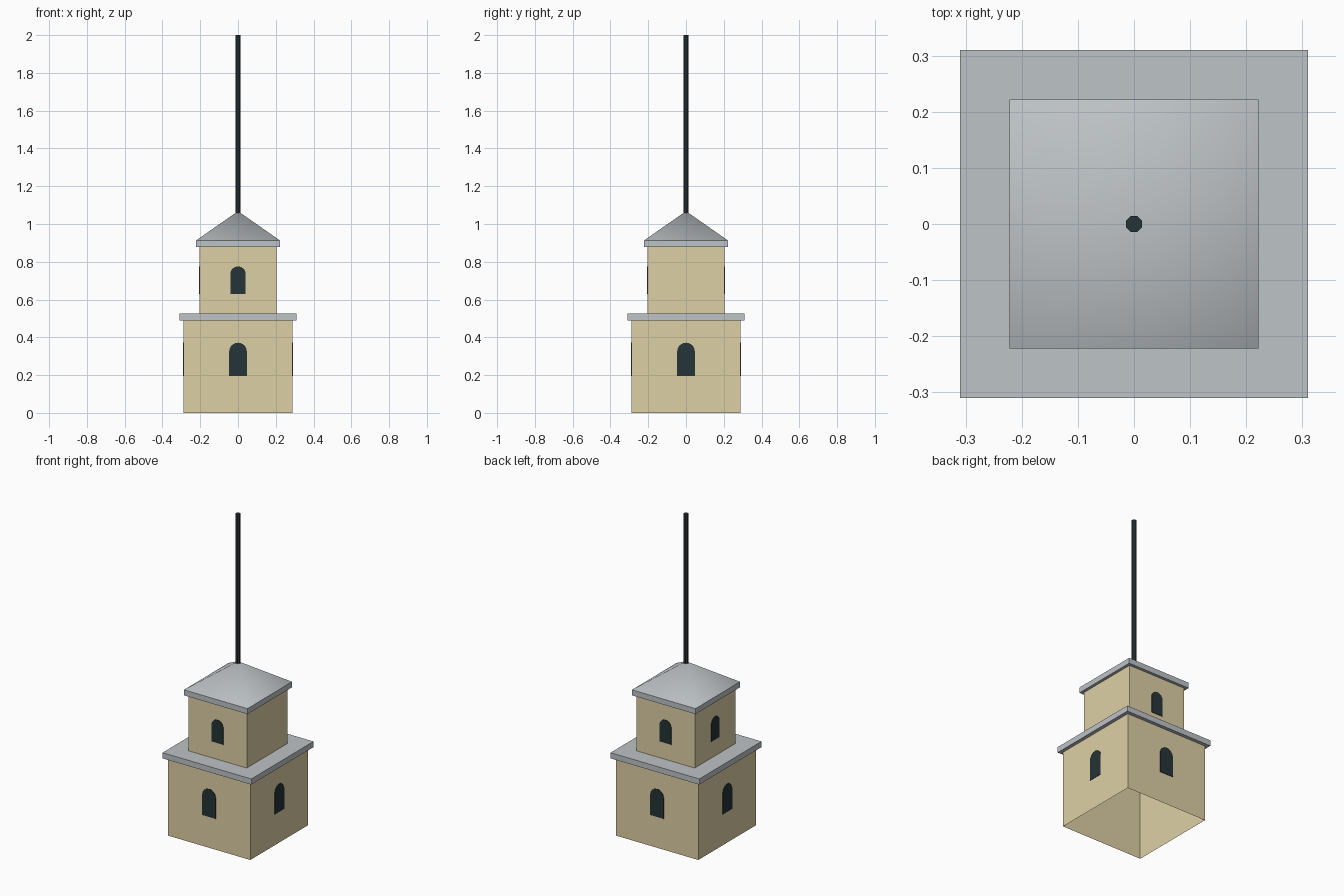
import bpy, bmesh, math
from mathutils import Matrix

cube = bpy.data.objects.get("Cube")
if cube:
    bpy.data.objects.remove(cube, do_unlink=True)


def material(name, srgb):
    color = [(c / 255 / 12.92 if c < 11 else ((c / 255 + 0.055) / 1.055) ** 2.4) for c in srgb] + [1]
    mat = bpy.data.materials.new(name)
    mat.use_nodes = True
    mat.diffuse_color = color
    mat.node_tree.nodes["Principled BSDF"].inputs["Base Color"].default_value = color
    return mat


sandstone = material("sandstone", (222, 208, 165))
grey_roof = material("grey_roofing", (190, 195, 198))
dark = material("dark_slate", (38, 51, 54))


def finish(name, bm, mat):
    mesh = bpy.data.meshes.new(name)
    bm.to_mesh(mesh)
    bm.free()
    mesh.materials.append(mat)
    obj = bpy.data.objects.new(name, mesh)
    bpy.context.collection.objects.link(obj)
    return obj


def box(name, half, low, high, mat, hollow=False):
    bm = bmesh.new()
    bmesh.ops.create_cube(bm, size=1)
    bmesh.ops.scale(bm, vec=(2 * half, 2 * half, high - low), verts=bm.verts)
    bmesh.ops.translate(bm, vec=(0, 0, (low + high) / 2), verts=bm.verts)
    if hollow:
        caps = [f for f in bm.faces if abs(f.normal.z) > 0.5]
        bmesh.ops.delete(bm, geom=caps, context="FACES_ONLY")
    return finish(name, bm, mat)


def arched_window(name, wall, half_width, low, high, angle):
    """Thin round-topped plate on the wall, turned about z from the front."""
    spring = high - half_width
    outline = [(-half_width, low), (half_width, low)]
    for i in range(9):
        a = math.pi * i / 8
        outline.append((half_width * math.cos(a), spring + half_width * math.sin(a)))
    bm = bmesh.new()
    face = bm.faces.new([bm.verts.new((x, -wall, z)) for x, z in outline])
    rim = bmesh.ops.extrude_face_region(bm, geom=[face])["geom"]
    moved = [v for v in rim if isinstance(v, bmesh.types.BMVert)]
    bmesh.ops.translate(bm, vec=(0, -0.003, 0), verts=moved)
    bmesh.ops.delete(bm, geom=[face], context="FACES_ONLY")
    bmesh.ops.rotate(bm, verts=bm.verts, matrix=Matrix.Rotation(math.radians(angle), 3, "Z"))
    bmesh.ops.recalc_face_normals(bm, faces=bm.faces)
    finish(name, bm, dark)


# Two storeys, each topped by an overhanging slab
box("lower_walls", 0.288, 0, 0.49, sandstone, hollow=True)
box("lower_ledge", 0.31, 0.49, 0.526, grey_roof)
box("upper_walls", 0.204, 0.526, 0.878, sandstone, hollow=True)
box("upper_ledge", 0.222, 0.878, 0.913, grey_roof)

# Windows: the upper storey has none on its left side
for side, angle in {"front": 0, "left": 90, "back": 180, "right": 270}.items():
    arched_window("lower_window_" + side, 0.288, 0.047, 0.196, 0.372, angle)
    if side != "left":
        arched_window("upper_window_" + side, 0.204, 0.041, 0.63, 0.776, angle)

# Smooth-shaded pyramid roof
bm = bmesh.new()
apex = bm.verts.new((0, 0, 1.068))
eaves = [bm.verts.new((0.222 * x, 0.222 * y, 0.913)) for x, y in ((-1, -1), (1, -1), (1, 1), (-1, 1))]
for i in range(4):
    bm.faces.new((eaves[i], eaves[(i + 1) % 4], apex)).smooth = True
finish("pyramid_roof", bm, grey_roof)

# Tall mast
bm = bmesh.new()
bmesh.ops.create_cone(bm, cap_ends=True, segments=8, radius1=0.0153, radius2=0.0153, depth=0.96)
bmesh.ops.rotate(bm, verts=bm.verts, matrix=Matrix.Rotation(math.pi / 8, 3, "Z"))
bmesh.ops.translate(bm, vec=(0, 0, 1.52), verts=bm.verts)
finish("mast", bm, dark)
